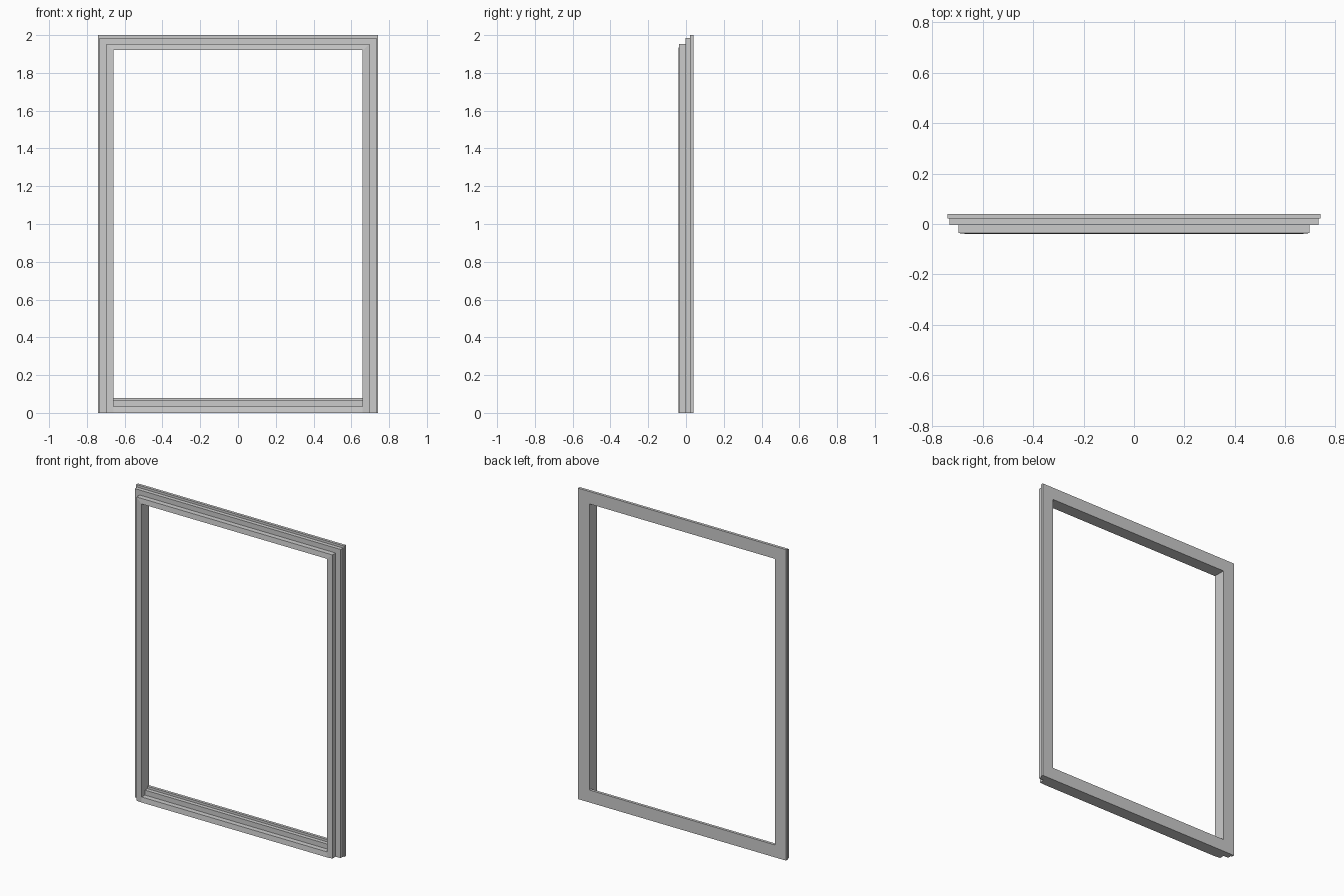
import bpy, bmesh

if "Cube" in bpy.data.objects:
    bpy.data.objects.remove(bpy.data.objects["Cube"])

W, H, FACE = 0.74, 2.0, 0.08   # half width, height, face width of the moulding

# Stepped moulding profile: (side inset, top inset, y), from back inner corner around to the front
PROFILE = [
    (FACE, FACE, 0.04),
    (0.0, 0.0, 0.04), (0.0, 0.0, 0.022),
    (0.008, 0.015, 0.022), (0.008, 0.015, -0.003),
    (0.043, 0.047, -0.003), (0.043, 0.047, -0.036),
    (FACE, FACE, -0.04),
]


def sweep(name, rings):
    """Skin a list of matching closed rings and cap both ends."""
    bm = bmesh.new()
    loops = [[bm.verts.new(p) for p in ring] for ring in rings]
    n = len(loops[0])
    for a, b in zip(loops, loops[1:]):
        for i in range(n):
            j = (i + 1) % n
            bm.faces.new((a[i], a[j], b[j], b[i]))
    bm.faces.new(loops[0])
    bm.faces.new(loops[-1])
    bmesh.ops.recalc_face_normals(bm, faces=bm.faces)
    mesh = bpy.data.meshes.new(name)
    bm.to_mesh(mesh)
    bm.free()
    obj = bpy.data.objects.new(name, mesh)
    bpy.context.collection.objects.link(obj)
    return obj


# Jambs and head: one sweep up, across and down with mitred top corners
sweep("jambs_and_head", [
    [(-W + s, y, 0) for s, t, y in PROFILE],
    [(-W + s, y, H - t) for s, t, y in PROFILE],
    [(W - s, y, H - t) for s, t, y in PROFILE],
    [(W - s, y, 0) for s, t, y in PROFILE],
])

# Sill: the same moulding, upright, fitted between the jambs
inner = W - FACE
sweep("sill", [[(x, y, FACE - t) for s, t, y in PROFILE] for x in (-inner, inner)])
